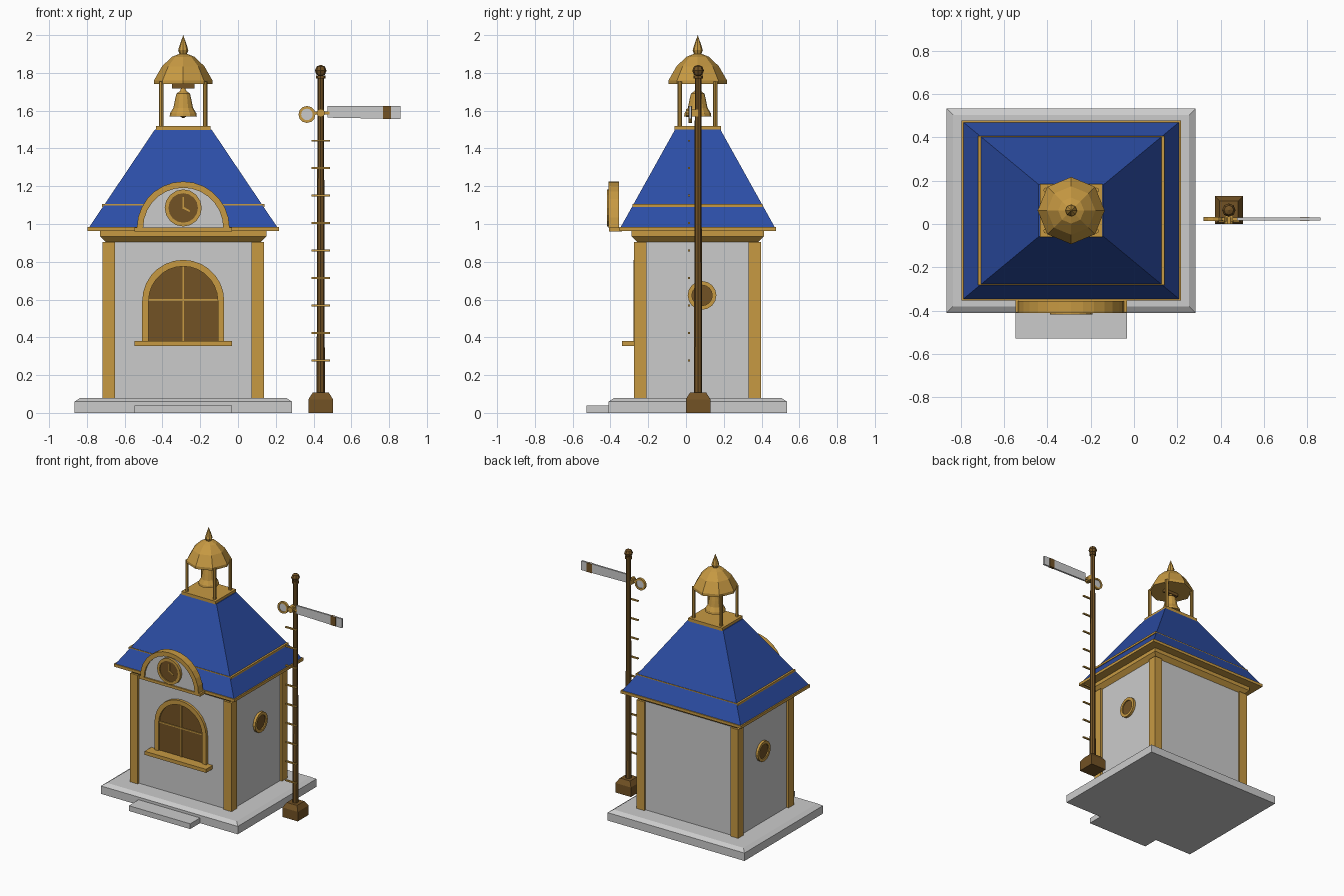
import bpy, bmesh
from math import sin, cos, pi
from mathutils import Matrix, Vector

if "Cube" in bpy.data.objects:
    bpy.data.objects.remove(bpy.data.objects["Cube"])

CX, CY = -0.29, 0.062      # building axis
PX, PY = 0.438, 0.064      # signal axis


def material(name, rgb):
    m = bpy.data.materials.new(name)
    m.diffuse_color = (*rgb, 1)
    m.use_nodes = True
    m.node_tree.nodes["Principled BSDF"].inputs["Base Color"].default_value = m.diffuse_color
    return m


GOLD = material("gold", (0.57, 0.32, 0.055))
BLUE = material("blue", (0.025, 0.075, 0.38))
BROWN = material("brown", (0.17, 0.085, 0.018))


def finish(name, bm, mat=None, smooth=False):
    bmesh.ops.recalc_face_normals(bm, faces=bm.faces)
    me = bpy.data.meshes.new(name)
    bm.to_mesh(me)
    bm.free()
    ob = bpy.data.objects.new(name, me)
    bpy.context.collection.objects.link(ob)
    if mat:
        me.materials.append(mat)
    if smooth:
        bpy.ops.object.select_all(action='DESELECT')
        bpy.context.view_layer.objects.active = ob
        ob.select_set(True)
        bpy.ops.object.shade_smooth_by_angle()
    return ob


def box(name, x0, x1, y0, y1, z0, z1, mat=None):
    bm = bmesh.new()
    bmesh.ops.create_cube(bm, size=1)
    for v in bm.verts:
        v.co = Vector((x1 if v.co.x > 0 else x0, y1 if v.co.y > 0 else y0, z1 if v.co.z > 0 else z0))
    return finish(name, bm, mat)


def tiers(name, cx, cy, rows, mat=None):
    """Stack of rectangles (half x, half y, z) skinned into one solid."""
    bm = bmesh.new()
    rings = [[bm.verts.new((cx + a * hx, cy + b * hy, z)) for a, b in ((-1, -1), (1, -1), (1, 1), (-1, 1))]
             for hx, hy, z in rows]
    for r, s in zip(rings, rings[1:]):
        for i in range(4):
            bm.faces.new((r[i], r[(i + 1) % 4], s[(i + 1) % 4], s[i]))
    bm.faces.new(rings[0])
    bm.faces.new(rings[-1])
    return finish(name, bm, mat)


def lathe(name, profile, n, centre, mat=None, axis='Z', closed=False, smooth=False):
    """Revolve (radius, height) points; closed profiles make rings."""
    bm = bmesh.new()
    rings = [[bm.verts.new((r * cos(2 * pi * i / n), r * sin(2 * pi * i / n), h)) for i in range(n)]
             for r, h in profile]
    pairs = list(zip(rings, rings[1:])) + ([(rings[-1], rings[0])] if closed else [])
    for r, s in pairs:
        for i in range(n):
            bm.faces.new((r[i], r[(i + 1) % n], s[(i + 1) % n], s[i]))
    if not closed:
        bm.faces.new(rings[0])
        bm.faces.new(rings[-1])
    bmesh.ops.remove_doubles(bm, verts=bm.verts, dist=1e-5)
    turn = {'Z': Matrix(), 'Y': Matrix.Rotation(pi / 2, 4, 'X'), 'X': Matrix.Rotation(pi / 2, 4, 'Y')}[axis]
    bm.transform(Matrix.Translation(centre) @ turn)
    return finish(name, bm, mat, smooth)


def disc(name, r, depth, n, centre, mat=None, axis='Y'):
    return lathe(name, [(r, -depth / 2), (r, depth / 2)], n, centre, mat, axis)


def ring(name, r0, r1, depth, n, centre, mat, axis='Y'):
    d = depth / 2
    return lathe(name, [(r0, -d), (r1, -d), (r1, d), (r0, d)], n, centre, mat, axis, closed=True)


def prism(name, pts, y0, y1, mat=None):
    """Extrude an outline in the x-z plane along y."""
    bm = bmesh.new()
    f = bm.faces.new([bm.verts.new((x, y0, z)) for x, z in pts])
    g = bmesh.ops.extrude_face_region(bm, geom=[f])
    bmesh.ops.translate(bm, verts=[v for v in g["geom"] if isinstance(v, bmesh.types.BMVert)], vec=(0, y1 - y0, 0))
    return finish(name, bm, mat)


def arch(r, zc, z_base, n=14):
    pts = [(CX + r * cos(pi * i / n), zc + r * sin(pi * i / n)) for i in range(n + 1)]
    return pts if z_base == zc else [(CX + r, z_base)] + pts + [(CX - r, z_base)]


# Plinth and step
tiers("plinth", CX, CY, [(0.575, 0.472, 0), (0.575, 0.472, 0.06), (0.545, 0.442, 0.08)])
box("front_step", CX - 0.258, CX + 0.258, -0.528, -0.38, 0, 0.04)

# Walls and corner posts
tiers("walls", CX, CY, [(0.41, 0.32, 0.07), (0.41, 0.32, 0.93)])
for sx in (-1, 1):
    for sy in (-1, 1):
        tiers("corner_post", CX + sx * 0.394, CY + sy * 0.303, [(0.033, 0.033, 0.075), (0.033, 0.033, 0.905)], GOLD)

# Cornice, eaves, roof and roof trim
tiers("cornice", CX, CY, [(0.405, 0.315, 0.9), (0.44, 0.35, 0.935), (0.44, 0.35, 0.965)], GOLD)
tiers("eaves", CX, CY, [(0.507, 0.415, 0.963), (0.507, 0.415, 0.984)], GOLD)
tiers("roof", CX, CY, [(0.498, 0.408, 0.983), (0.15, 0.12, 1.5)], BLUE)
tiers("roof_band", CX, CY, [(0.431, 0.344, 1.09), (0.431, 0.344, 1.105)], GOLD)

# Belfry
tiers("belfry_floor", CX, CY, [(0.144, 0.122, 1.495), (0.144, 0.122, 1.52)], GOLD)
for sx in (-1, 1):
    for sy in (-1, 1):
        disc("belfry_post", 0.012, 0.24, 8, (CX + sx * 0.116, CY + sy * 0.094, 1.635), GOLD, 'Z')
lathe("belfry_dome", [(0.155, 1.74), (0.155, 1.76), (0.112, 1.835), (0.06, 1.885), (0.022, 1.9)],
      8, (CX, CY, 0), GOLD)
lathe("finial", [(0.014, 1.885), (0.027, 1.92), (0.018, 1.95), (0.0, 2.0)], 8, (CX, CY, 0), GOLD)
box("bell_beam", CX - 0.06, CX + 0.06, CY - 0.012, CY + 0.012, 1.718, 1.742, BROWN)
lathe("bell", [(0.072, 1.57), (0.07, 1.585), (0.052, 1.615), (0.043, 1.66), (0.036, 1.69), (0.018, 1.703), (0.01, 1.72)],
      12, (CX, CY, 0), GOLD)
lathe("bell_clapper", [(0.004, 1.56), (0.014, 1.568), (0.01, 1.58)], 8, (CX, CY, 0), BROWN)

# Clock gable
prism("gable_face", arch(0.22, 0.98, 0.98), -0.398, -0.36)
prism("gable_arch", arch(0.245, 0.98, 0.98) + arch(0.212, 0.98, 0.98)[::-1], -0.41, -0.355, GOLD)
box("gable_ledge", CX - 0.258, CX + 0.258, -0.408, -0.34, 0.96, 0.981, GOLD)
disc("clock_dial", 0.085, 0.02, 16, (CX, -0.4, 1.085), BROWN)
ring("clock_rim", 0.078, 0.098, 0.025, 16, (CX, -0.405, 1.085), GOLD)
box("minute_hand", CX - 0.005, CX + 0.005, -0.414, -0.408, 1.08, 1.143, GOLD)
prism("hour_hand", [(CX - 0.003, 1.082), (CX + 0.033, 1.063), (CX + 0.037, 1.071), (CX + 0.003, 1.091)],
      -0.414, -0.408, GOLD)

# Arched window
prism("window_pane", arch(0.19, 0.593, 0.375), -0.264, -0.25, BROWN)
prism("window_frame", arch(0.217, 0.593, 0.375) + arch(0.183, 0.593, 0.375)[::-1], -0.278, -0.25, GOLD)
box("window_mullion", CX - 0.005, CX + 0.005, -0.27, -0.255, 0.375, 0.78, GOLD)
box("window_transom", CX - 0.185, CX + 0.185, -0.27, -0.255, 0.592, 0.602, GOLD)
box("window_sill", CX - 0.258, CX + 0.258, -0.338, -0.25, 0.354, 0.381, GOLD)

# Round side windows
for s in (-1, 1):
    x = CX + s * 0.412
    ring("round_window_frame", 0.054, 0.076, 0.032, 16, (x, 0.085, 0.622), GOLD, 'X')
    disc("round_window_pane", 0.06, 0.016, 16, (x, 0.085, 0.622), BROWN, 'X')

# Signal post
tiers("signal_base", PX, PY, [(0.065, 0.065, 0), (0.065, 0.065, 0.072), (0.043, 0.043, 0.107)], BROWN)
lathe("signal_pole", [(0.022, 0.1), (0.017, 1.775)], 8, (PX, PY, 0), BROWN)
disc("pole_collar", 0.025, 0.016, 8, (PX, PY, 1.778), BROWN, 'Z')
lathe("pole_ball", [(0.0, 1.783), (0.022, 1.79), (0.031, 1.812), (0.022, 1.834), (0.0, 1.843)], 8, (PX, PY, 0), BROWN)
for i in range(9):
    z = 0.277 + i * 0.1455
    box("ladder_rung", PX - 0.048, PX + 0.048, 0.01, 0.022, z - 0.005, z + 0.005, GOLD)

# Signal arm with lens
box("arm_pivot", PX - 0.018, PX + 0.018, 0.012, PY, 1.57, 1.606, GOLD)
disc("arm_hub", 0.022, 0.03, 10, (PX, 0.015, 1.588), GOLD)
box("arm_rod", 0.405, 0.485, 0.016, 0.03, 1.58, 1.596, GOLD)
prism("signal_arm", [(0.475, 1.563), (0.86, 1.556), (0.86, 1.626), (0.475, 1.626)], 0.017, 0.03)
box("arm_stripe", 0.767, 0.811, 0.014, 0.033, 1.557, 1.626, BROWN)
ring("lens_ring", 0.031, 0.045, 0.018, 12, (0.365, 0.023, 1.58), GOLD)
disc("lens", 0.033, 0.008, 12, (0.365, 0.023, 1.58))
